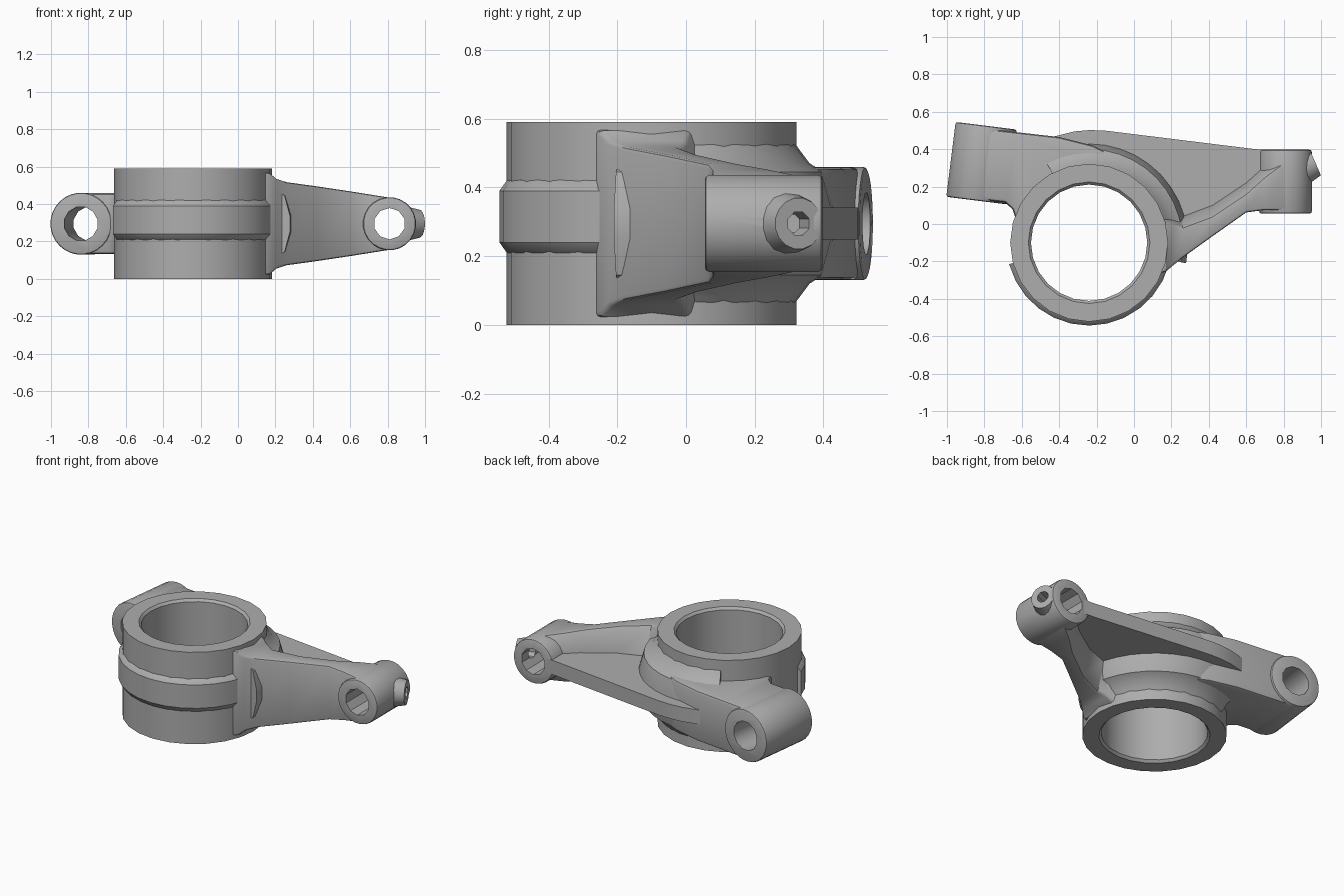
import bpy
import bmesh
from math import radians, cos, sin, pi
from mathutils import Vector

cube = bpy.data.objects.get("Cube")
if cube:
    bpy.data.objects.remove(cube, do_unlink=True)

steel = bpy.data.materials.new("cast grey metal")
steel.use_nodes = True
GREY = (0.42, 0.42, 0.42, 1)
steel.diffuse_color = GREY
steel.node_tree.nodes["Principled BSDF"].inputs["Base Color"].default_value = GREY

MID = 0.295                      # height of the symmetry plane
HUB = Vector((-0.24, -0.1, 0))   # centre of the bearing hub


def skin(name, rings, closed=False):
    """Join rings of points into a tube, capped unless it closes on itself."""
    bm = bmesh.new()
    loops = [[bm.verts.new(p) for p in ring] for ring in rings]
    n = len(loops[0])
    pairs = list(zip(loops, loops[1:]))
    if closed:
        pairs.append((loops[-1], loops[0]))
    for a, b in pairs:
        for i in range(n):
            j = (i + 1) % n
            bm.faces.new((a[i], a[j], b[j], b[i]))
    if not closed:
        bm.faces.new(loops[0])
        bm.faces.new(loops[-1])
    bmesh.ops.recalc_face_normals(bm, faces=bm.faces[:])
    mesh = bpy.data.meshes.new(name)
    bm.to_mesh(mesh)
    bm.free()
    mesh.materials.append(steel)
    obj = bpy.data.objects.new(name, mesh)
    bpy.context.collection.objects.link(obj)
    return obj


def plate(name, outline, half):
    """Flat outline given thickness about the symmetry plane."""
    return skin(name, [[(x, y, MID + s * half) for x, y in outline] for s in (-1, 1)])


def rod(name, start, end, r0, r1, sides):
    """Straight or tapered round bar between two points."""
    start, end = Vector(start), Vector(end)
    axis = (end - start).normalized()
    up = Vector((0, 0, 1)) if abs(axis.z) < 0.9 else Vector((1, 0, 0))
    u = axis.cross(up).normalized()
    v = axis.cross(u)
    turns = [2 * pi * (i + 0.5) / sides for i in range(sides)]
    return skin(name, [[c + r * (u * cos(t) + v * sin(t)) for t in turns]
                       for c, r in ((start, r0), (end, r1))])


def revolve(name, profile, a0, a1, steps):
    """Sweep a closed (radius, height) profile about the hub axis."""
    full = a1 - a0 == 360
    rings = []
    for i in range(steps if full else steps + 1):
        t = radians(a0 + (a1 - a0) * i / steps)
        rings.append([HUB + Vector((r * cos(t), r * sin(t), z)) for r, z in profile])
    return skin(name, rings, closed=full)


def use_modifier(obj, kind, **settings):
    mod = obj.modifiers.new(kind.title(), kind)
    for key, value in settings.items():
        setattr(mod, key, value)
    bpy.context.view_layer.objects.active = obj
    bpy.ops.object.modifier_apply(modifier=mod.name)


def soften(obj, width):
    use_modifier(obj, 'BEVEL', width=width, segments=2, limit_method='ANGLE',
                 angle_limit=radians(40))


# Bearing hub with chamfered bore
hub = revolve("bearing_hub", [(0.325, 0), (0.422, 0), (0.422, 0.59), (0.325, 0.59),
                              (0.311, 0.575), (0.311, 0.015)], 0, 360, 24)

# Raised band around the front of the hub
band = revolve("hub_band", [(0.4, 0.2), (0.422, 0.21), (0.443, 0.24), (0.443, 0.39),
                            (0.422, 0.42), (0.4, 0.43)], -165, -15, 12)

# Cast fillet where the hub spreads into the arms
half_profile = [(0.39, 0.27), (0.43, 0.215), (0.46, 0.175), (0.5, 0.15), (0.53, 0.04)]
collar = revolve("hub_fillet",
                 [(r, MID + h) for r, h in half_profile]
                 + [(r, MID - h) for r, h in reversed(half_profile)], -12, 118, 14)

# Short arm, leading to the large boss
short_arm = plate("short_arm", [(-0.82, 0.13), (-0.69, 0.115), (-0.65, 0.08), (-0.63, 0.02),
                                (-0.58, -0.04), (-0.24, 0.1), (0.02, 0.25), (-0.08, 0.35),
                                (-0.22, 0.42), (-0.4, 0.465), (-0.62, 0.49), (-0.8, 0.51)], 0.163)
soften(short_arm, 0.02)
large_boss = rod("large_boss", (-0.84, 0.125, MID), (-0.79, 0.525, MID), 0.166, 0.166, 28)
soften(large_boss, 0.012)

# Long arm: thin rear web and a tall front flange that tapers outward
web = plate("long_arm_web", [(-0.5, 0.45), (-0.4, 0.475), (-0.32, 0.495), (-0.24, 0.502),
                             (-0.16, 0.5), (0.65, 0.4), (0.86, 0.39), (0.8, 0.2),
                             (0.25, -0.1), (0.08, 0), (-0.1, 0.25)], 0.046)
stations = [(0.07, -0.28, 0.05, 0.285), (0.17, -0.255, 0.01, 0.27), (0.205, -0.225, 0, 0.24),
            (0.26, -0.18, -0.02, 0.222), (0.42, -0.065, 0.04, 0.2), (0.6, 0.062, 0.16, 0.173),
            (0.7, 0.075, 0.25, 0.157), (0.82, 0.075, 0.34, 0.138)]
rings = []
for x, front, back, h in stations:
    foot = min(back + 0.06, 0.385)
    section = [(front, -h), (front, h), (back, h), (foot, 0.046), (foot, -0.046), (back, -h)]
    rings.append([(x, y, MID + z) for y, z in section])
flange = skin("long_arm_flange", rings)
soften(flange, 0.012)

# Small boss and angled oil nose at the tip
small_boss = rod("small_boss", (0.81, 0.055, MID), (0.81, 0.397, MID), 0.142, 0.142, 24)
soften(small_boss, 0.012)
nose = rod("tip_nose", (0.87, 0.285, MID), (0.97, 0.328, MID), 0.1, 0.075, 16)

# Bores, cut through every part they cross
bores = {
    "hub_cutter": (rod("hub_cutter", HUB - Vector((0, 0, 1)), HUB + Vector((0, 0, 2)),
                       0.36, 0.36, 24), [band, collar, short_arm, web, flange]),
    "large_bore": (rod("large_bore", (-0.8775, -0.175, MID), (-0.7525, 0.825, MID),
                       0.092, 0.092, 12), [large_boss, short_arm]),
    "small_bore": (rod("small_bore", (0.81, -0.5, MID), (0.81, 0.9, MID),
                       0.084, 0.084, 10), [small_boss, flange, web, nose]),
    "oil_bore": (rod("oil_bore", (0.82, 0.2625, MID), (1.1, 0.385, MID),
                     0.036, 0.036, 8), [nose, small_boss, web, flange]),
}
for cutter, targets in bores.values():
    cutter.hide_render = True
    for part in targets:
        use_modifier(part, 'BOOLEAN', object=cutter, operation='DIFFERENCE', solver='EXACT')
    bpy.data.objects.remove(cutter, do_unlink=True)

# Smooth shading with crisp edges
for part in (hub, band, collar, short_arm, large_boss, web, flange, small_boss, nose):
    bpy.ops.object.select_all(action='DESELECT')
    part.select_set(True)
    bpy.context.view_layer.objects.active = part
    bpy.ops.object.shade_smooth_by_angle(angle=radians(32))
